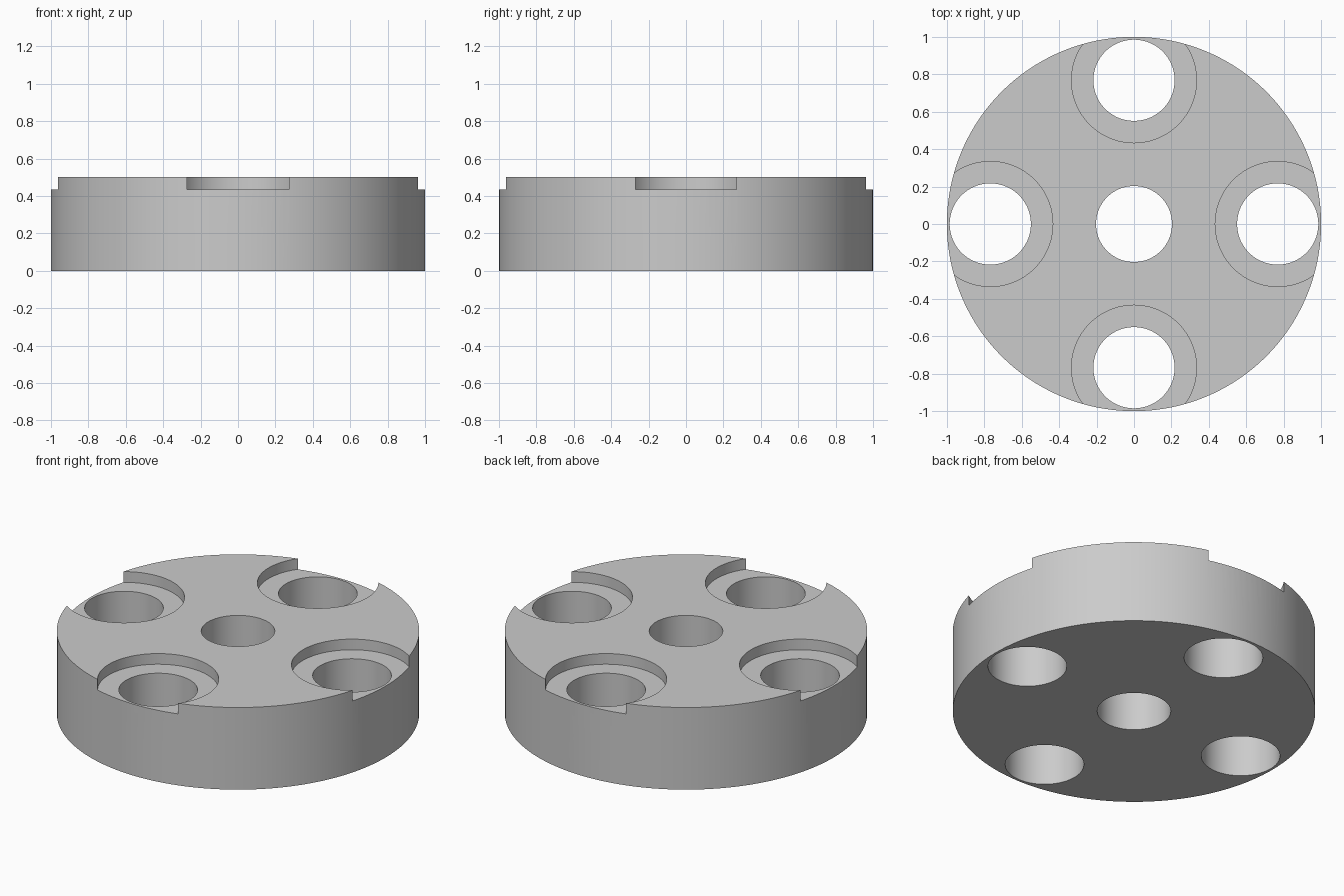
import bpy
import bmesh
from math import cos, sin, pi, radians
from mathutils import Matrix, Vector

HEIGHT = 0.5
SEAT = 0.435          # floor height of the counterbores
BORE_OFFSET = 0.768   # distance of the outer bores from the axis

cube = bpy.data.objects.get("Cube")
if cube:
    bpy.data.objects.remove(cube, do_unlink=True)

grey = bpy.data.materials.new("plain grey")
grey.use_nodes = True
grey.diffuse_color = (0.6, 0.6, 0.6, 1)
grey.node_tree.nodes["Principled BSDF"].inputs["Base Color"].default_value = (0.6, 0.6, 0.6, 1)


def add_turned(bm, profile, centre=(0, 0), segments=96):
    """Add a closed solid turned from (radius, z) points around a vertical axis."""
    rings = []
    for r, z in profile:
        rings.append([bm.verts.new((centre[0] + r * cos(2 * pi * i / segments),
                                    centre[1] + r * sin(2 * pi * i / segments), z))
                      for i in range(segments)])
    for low, high in zip(rings, rings[1:]):
        for i in range(segments):
            j = (i + 1) % segments
            bm.faces.new((low[i], low[j], high[j], high[i]))
    bm.faces.new(rings[0][::-1])
    bm.faces.new(rings[-1])


def make_object(name, bm):
    mesh = bpy.data.meshes.new(name)
    bmesh.ops.recalc_face_normals(bm, faces=bm.faces)
    bm.to_mesh(mesh)
    bm.free()
    mesh.materials.append(grey)
    obj = bpy.data.objects.new(name, mesh)
    bpy.context.collection.objects.link(obj)
    return obj


# Round disc body
bm = bmesh.new()
add_turned(bm, [(1, 0), (1, HEIGHT)], segments=160)
disc = make_object("bored_disc", bm)

# Centre bore and four stepped bores that break through the rim
bm = bmesh.new()
add_turned(bm, [(0.203, -0.2), (0.203, HEIGHT + 0.2)])
for k in range(4):
    centre = Matrix.Rotation(k * pi / 2, 2) @ Vector((BORE_OFFSET, 0))
    add_turned(bm, [(0.217, -0.2), (0.217, SEAT), (0.334, SEAT), (0.334, HEIGHT + 0.2)], centre)
cutter = make_object("bore_cutter", bm)
cutter.hide_render = True

# Cut the bores, then keep only the finished disc
cut = disc.modifiers.new("bores", "BOOLEAN")
cut.operation = "DIFFERENCE"
cut.solver = "EXACT"
cut.object = cutter
bpy.context.view_layer.update()
graph = bpy.context.evaluated_depsgraph_get()
finished = bpy.data.meshes.new_from_object(disc.evaluated_get(graph))
disc.modifiers.clear()
disc.data = finished
bpy.data.objects.remove(cutter, do_unlink=True)

# Smooth walls with crisp edges
bpy.ops.object.select_all(action="DESELECT")
disc.select_set(True)
bpy.context.view_layer.objects.active = disc
bpy.ops.object.shade_smooth_by_angle(angle=radians(30))
